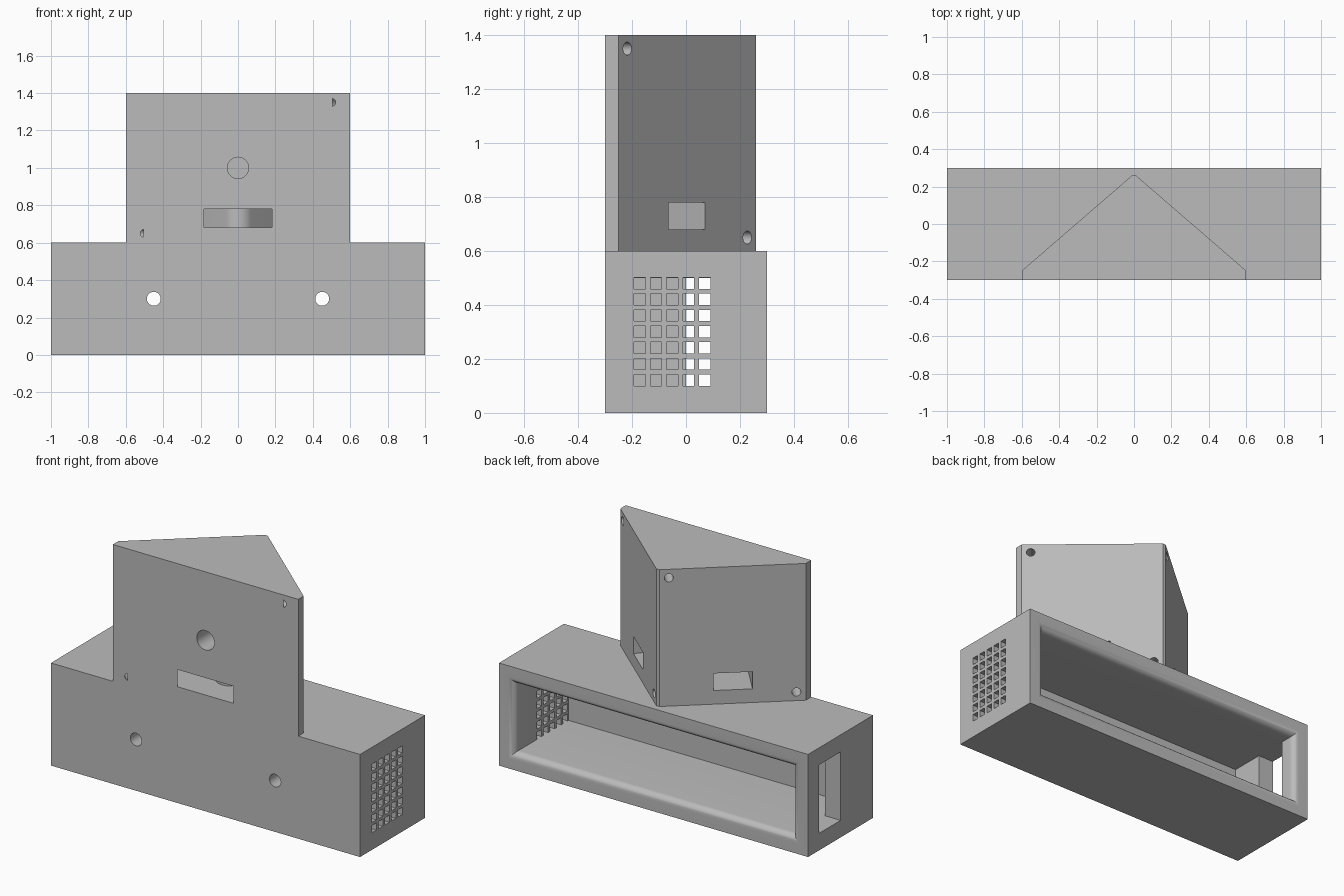
import bpy, bmesh, math
from mathutils import Vector, Matrix

cube = bpy.data.objects.get("Cube")
if cube:
    bpy.data.objects.remove(cube, do_unlink=True)

grey = bpy.data.materials.new("plain_grey")
grey.use_nodes = True
COLOUR = (0.5, 0.5, 0.5, 1)
grey.diffuse_color = COLOUR
grey.node_tree.nodes["Principled BSDF"].inputs["Base Color"].default_value = COLOUR


def add_object(name, bm):
    bmesh.ops.recalc_face_normals(bm, faces=bm.faces)
    mesh = bpy.data.meshes.new(name)
    bm.to_mesh(mesh)
    bm.free()
    mesh.materials.append(grey)
    obj = bpy.data.objects.new(name, mesh)
    bpy.context.collection.objects.link(obj)
    return obj


def add_box(bm, lo, hi):
    lo, hi = Vector(lo), Vector(hi)
    matrix = Matrix.Translation((lo + hi) / 2) @ Matrix.Diagonal((*(hi - lo), 1))
    bmesh.ops.create_cube(bm, size=1, matrix=matrix)


def add_rod(bm, start, end, radius):
    start, end = Vector(start), Vector(end)
    axis = end - start
    matrix = Matrix.Translation((start + end) / 2) @ axis.to_track_quat("Z", "Y").to_matrix().to_4x4()
    bmesh.ops.create_cone(bm, cap_ends=True, segments=40, radius1=radius,
                          radius2=radius, depth=axis.length, matrix=matrix)


def add_prism(bm, outline, z0, z1):
    face = bm.faces.new([bm.verts.new((x, y, z0)) for x, y in outline])
    top = bmesh.ops.extrude_face_region(bm, geom=[face])["geom"]
    bmesh.ops.translate(bm, vec=(0, 0, z1 - z0),
                        verts=[v for v in top if isinstance(v, bmesh.types.BMVert)])


def carve(obj, bm):
    cutter = add_object("cutter", bm)
    cutter.hide_render = True
    mod = obj.modifiers.new("cut", "BOOLEAN")
    mod.operation, mod.solver, mod.object = "DIFFERENCE", "EXACT", cutter
    bpy.context.view_layer.objects.active = obj
    bpy.ops.object.modifier_apply(modifier=mod.name)
    bpy.data.objects.remove(cutter, do_unlink=True)


def finish(obj):
    bpy.ops.object.select_all(action="DESELECT")
    obj.select_set(True)
    bpy.context.view_layer.objects.active = obj
    bpy.ops.object.shade_smooth_by_angle(angle=math.radians(30))


# Base housing
bm = bmesh.new()
add_box(bm, (-1, -0.3, 0), (1, 0.3, 0.6))
base = add_object("base_housing", bm)

# Cavity open at the back, with a rounded rim
WALL, RIM = 0.1, 0.04
sections = [(WALL, -0.2)]
for i in range(9):
    t = math.radians(90 - i * 11.25)
    sections.append((WALL - RIM + RIM * math.sin(t), 0.3 - RIM + RIM * math.cos(t)))
sections.append((WALL - RIM, 0.35))
bm = bmesh.new()
loops = []
for inset, y in sections:
    x, z0, z1 = 1 - inset, inset, 0.6 - inset
    loops.append([bm.verts.new(p) for p in ((-x, y, z0), (x, y, z0), (x, y, z1), (-x, y, z1))])
for a, b in zip(loops, loops[1:]):
    for k in range(4):
        n = (k + 1) % 4
        bm.faces.new((a[k], a[n], b[n], b[k]))
bm.faces.new(loops[0])
bm.faces.new(loops[-1])
carve(base, bm)

# Vent grid on one end, window on the other, two front holes
bm = bmesh.new()
for col in range(5):
    for row in range(7):
        y, z = -0.171 + 0.06 * col, 0.121 + 0.06 * row
        add_box(bm, (0.85, y - 0.021, z - 0.021), (1.05, y + 0.021, z + 0.021))
add_box(bm, (-1.05, 0, 0.1), (-0.85, 0.2, 0.5))
for x in (-0.45, 0.45):
    add_rod(bm, (x, -0.35, 0.3), (x, -0.15, 0.3), 0.037)
carve(base, bm)
finish(base)

# Wedge tower
outer, tip = Vector((0.6, -0.25)), Vector((0.01, 0.26))
half = [(0.6, -0.3), tuple(outer), tuple(tip)]
bm = bmesh.new()
add_prism(bm, half + [(-x, y) for x, y in reversed(half)], 0.6, 1.4)
tower = add_object("wedge_tower", bm)
along = (tip - outer).normalized()
normal = Vector((-along.y, along.x))
if normal.x < 0:
    normal = -normal

# Forked channel from the front slot to both slanted faces, round at the fork
mid = outer + along * 0.284
near, far = mid, mid + along * 0.207
front = near - normal * ((near.y + 0.35) / normal.y)
side = [tuple(front), tuple(near + normal * 0.05), tuple(far + normal * 0.05)]
apex_y = far.y - far.x * normal.y / normal.x
R = 0.09
centre_y = apex_y + R / normal.x
limit = math.atan2(normal.y, normal.x)
arc = []
for i in range(17):
    t = limit * (1 - i / 8)
    arc.append((R * math.sin(t), centre_y - R * math.cos(t)))
bm = bmesh.new()
add_prism(bm, side + arc + [(-x, y) for x, y in reversed(side)], 0.68, 0.78)
carve(tower, bm)

# Blind front socket and shallow corner screw holes
bm = bmesh.new()
add_rod(bm, (0, -0.35, 1), (0, 0, 1), 0.057)
for sign, z_outer, z_tip in ((1, 1.35, 0.65), (-1, 0.65, 1.35)):
    for point, z in ((outer + along * 0.05, z_outer), (tip - along * 0.05, z_tip)):
        a, b = point + normal * 0.05, point - normal * 0.1
        add_rod(bm, (sign * a.x, a.y, z), (sign * b.x, b.y, z), 0.024)
carve(tower, bm)
finish(tower)
